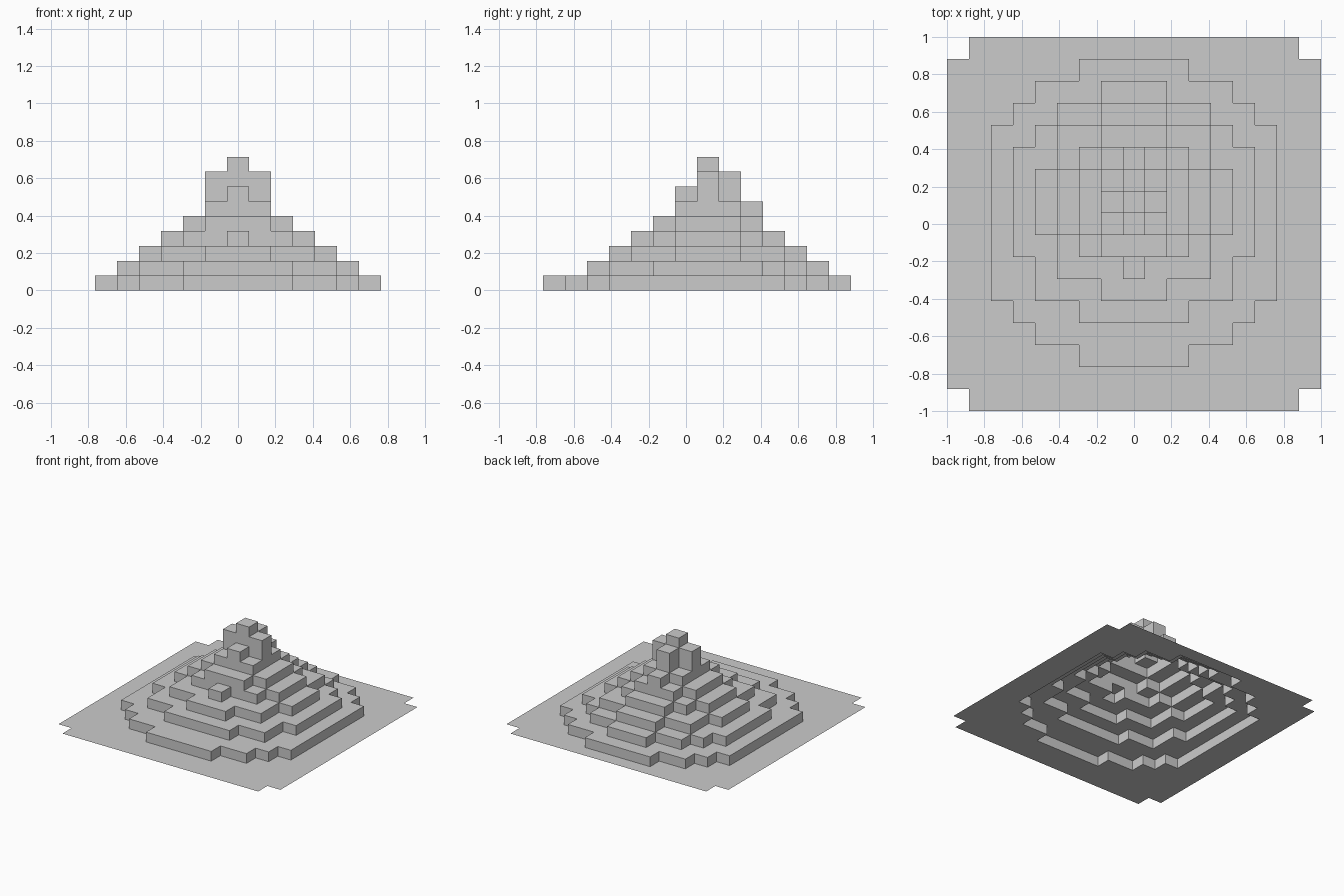
import bpy
import bmesh

if "Cube" in bpy.data.objects:
    bpy.data.objects.remove(bpy.data.objects["Cube"])

N = 17                # cells per side
CELL = 2.0 / N
STEP = 0.0794         # terrace height

# Each terrace is a union of blocks: (half width in cells, first row, last row), mirrored in x.
# Half width h covers columns 8-h .. 8+h; rows count from the front.
TERRACES = [
    [(6, 5, 12), (5, 4, 13), (4, 3, 14), (2, 2, 15)],
    [(5, 7, 11), (4, 5, 12), (3, 5, 13), (2, 4, 13), (1, 4, 14)],
    [(4, 8, 10), (3, 6, 12), (1, 5, 13)],
    [(3, 8, 10), (2, 7, 11), (1, 7, 12), (0, 6, 12)],
    [(2, 8, 10), (1, 7, 11)],
    [(1, 8, 10), (0, 8, 11)],
    [(1, 9, 9), (0, 8, 10)],
    [(1, 9, 9), (0, 9, 10)],
    [(0, 9, 9)],
]


def level(col, row):
    """Terrace number of a cell, or None outside the sheet."""
    if not (0 <= col < N and 0 <= row < N):
        return None
    if col in (0, N - 1) and row in (0, N - 1):
        return None                      # notched corners
    top = 0
    for i, blocks in enumerate(TERRACES):
        if any(abs(col - 8) <= h and a <= row <= b for h, a, b in blocks):
            top = i + 1
    return top


bm = bmesh.new()
cache = {}


def vert(i, j, k):
    if (i, j, k) not in cache:
        cache[i, j, k] = bm.verts.new((i * CELL - 1, j * CELL - 1, k * STEP))
    return cache[i, j, k]


def quad(*corners):
    bm.faces.new([vert(*c) for c in corners])


# Flat treads, plus risers wherever a neighbouring cell is lower
for c in range(N):
    for r in range(N):
        h = level(c, r)
        if h is None:
            continue
        quad((c, r, h), (c + 1, r, h), (c + 1, r + 1, h), (c, r + 1, h))
        sides = [((0, -1), (c, r), (c + 1, r)),
                 ((1, 0), (c + 1, r), (c + 1, r + 1)),
                 ((0, 1), (c + 1, r + 1), (c, r + 1)),
                 ((-1, 0), (c, r + 1), (c, r))]
        for (dc, dr), a, b in sides:
            low = level(c + dc, r + dr)
            if low is None:
                continue
            for k in range(low, h):
                quad((*a, k), (*b, k), (*b, k + 1), (*a, k + 1))

mesh = bpy.data.meshes.new("terraced_hill")
bm.to_mesh(mesh)
bm.free()
hill = bpy.data.objects.new("terraced_hill", mesh)
bpy.context.collection.objects.link(hill)
